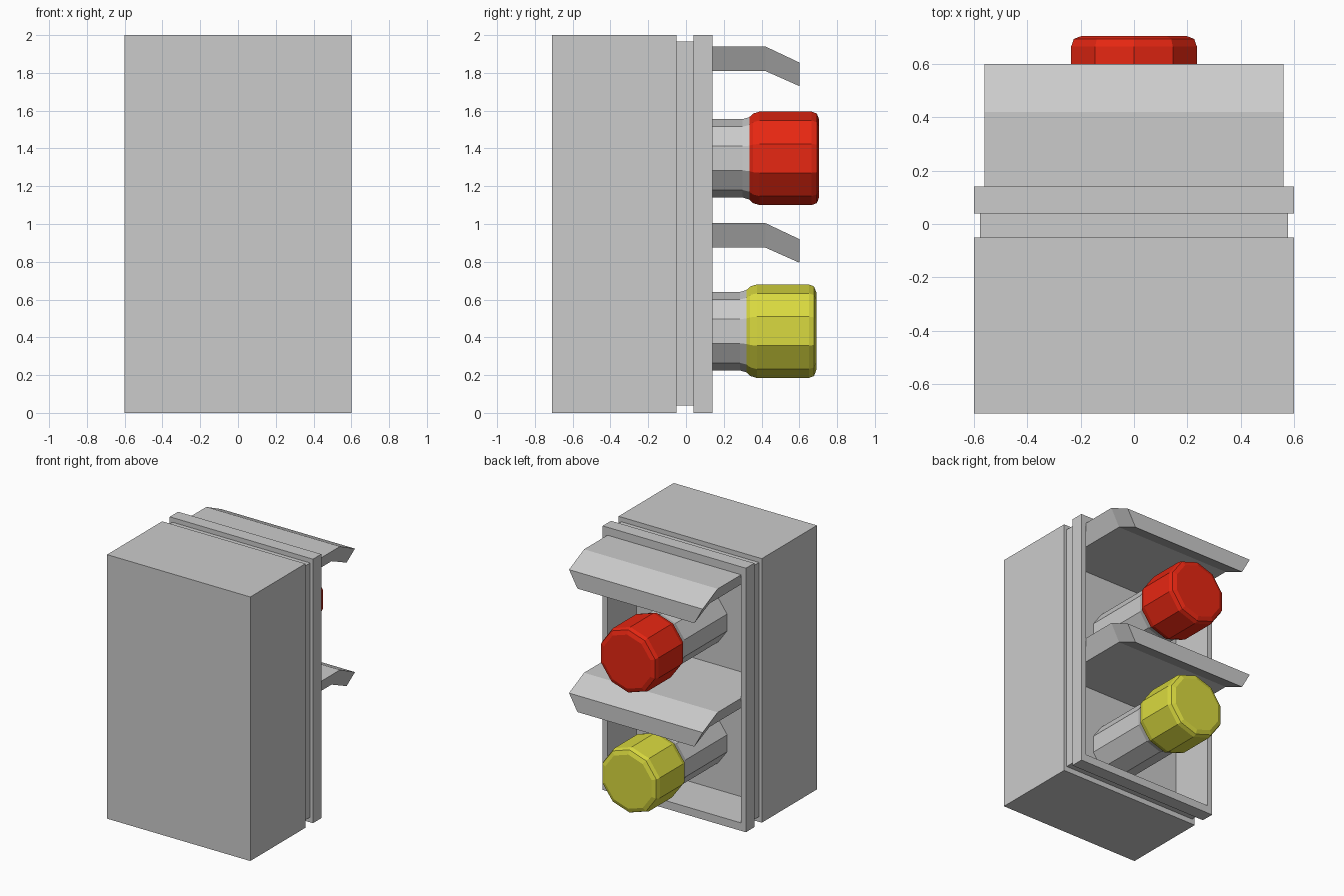
import bpy, bmesh
from math import sin, cos, tau

if "Cube" in bpy.data.objects:
    bpy.data.objects.remove(bpy.data.objects["Cube"])


def material(name, rgb):
    m = bpy.data.materials.new(name)
    m.diffuse_color = (*rgb, 1)
    m.use_nodes = True
    m.node_tree.nodes["Principled BSDF"].inputs["Base Color"].default_value = m.diffuse_color
    return m


def loft(name, rings, mat=None, cap_start=True, cap_end=True):
    """Bridge a series of equal-length point rings into one mesh."""
    bm = bmesh.new()
    loops = [[bm.verts.new(p) for p in ring] for ring in rings]
    n = len(loops[0])
    for a, b in zip(loops, loops[1:]):
        for i in range(n):
            j = (i + 1) % n
            bm.faces.new((a[i], a[j], b[j], b[i]))
    if cap_start:
        bm.faces.new(loops[0][::-1])
    if cap_end:
        bm.faces.new(loops[-1])
    bmesh.ops.recalc_face_normals(bm, faces=bm.faces)
    me = bpy.data.meshes.new(name)
    bm.to_mesh(me)
    bm.free()
    ob = bpy.data.objects.new(name, me)
    bpy.context.collection.objects.link(ob)
    if mat:
        me.materials.append(mat)
    return ob


def rect(y, hx, z0, z1):
    return [(-hx, y, z0), (hx, y, z0), (hx, y, z1), (-hx, y, z1)]


def decagon(y, r, z):
    return [(r * sin(tau * i / 10), y, z + r * cos(tau * i / 10)) for i in range(10)]


RECESS = -0.21

# Housing: solid box, narrower neck, front frame and open recess
loft("housing", [
    rect(-0.71, 0.6, 0, 2), rect(-0.05, 0.6, 0, 2),
    rect(-0.05, 0.577, 0.04, 1.965), rect(0.04, 0.577, 0.04, 1.965),
    rect(0.04, 0.6, 0, 2), rect(0.14, 0.6, 0, 2),
    rect(0.14, 0.56, 0.06, 1.94), rect(RECESS, 0.56, 0.06, 1.94)])


# Hood: bent slab whose underside is narrower than its top
def hood(name, top):
    sections = []
    for y, hi, lo in ((RECESS, 0, -0.13), (0.42, 0, -0.13), (0.6, -0.085, -0.21)):
        sections.append([(-0.56, y, top + hi), (0.56, y, top + hi),
                         (0.49, y, top + lo), (-0.49, y, top + lo)])
    loft(name, sections)


# Lamp: ten-sided grey barrel flaring into a coloured cap
def lamp(name, z, shift, mat):
    barrel = [(RECESS, 0.2075), (0.30 + shift, 0.2075), (0.335 + shift, 0.218)]
    cap = [(0.335 + shift, 0.218), (0.355 + shift, 0.237), (0.39 + shift, 0.2475),
           (0.665 + shift, 0.2475), (0.693 + shift, 0.237), (0.705 + shift, 0.205)]
    loft(name + "_barrel", [decagon(y, r, z) for y, r in barrel], cap_end=False)
    loft(name + "_cap", [decagon(y, r, z) for y, r in cap], mat, cap_start=False)


hood("upper_hood", 1.94)
hood("lower_hood", 1.005)
lamp("upper_lamp", 1.3475, 0, material("red", (0.8, 0.02, 0.006)))
lamp("lower_lamp", 0.4325, -0.015, material("yellow", (0.7, 0.7, 0.05)))
